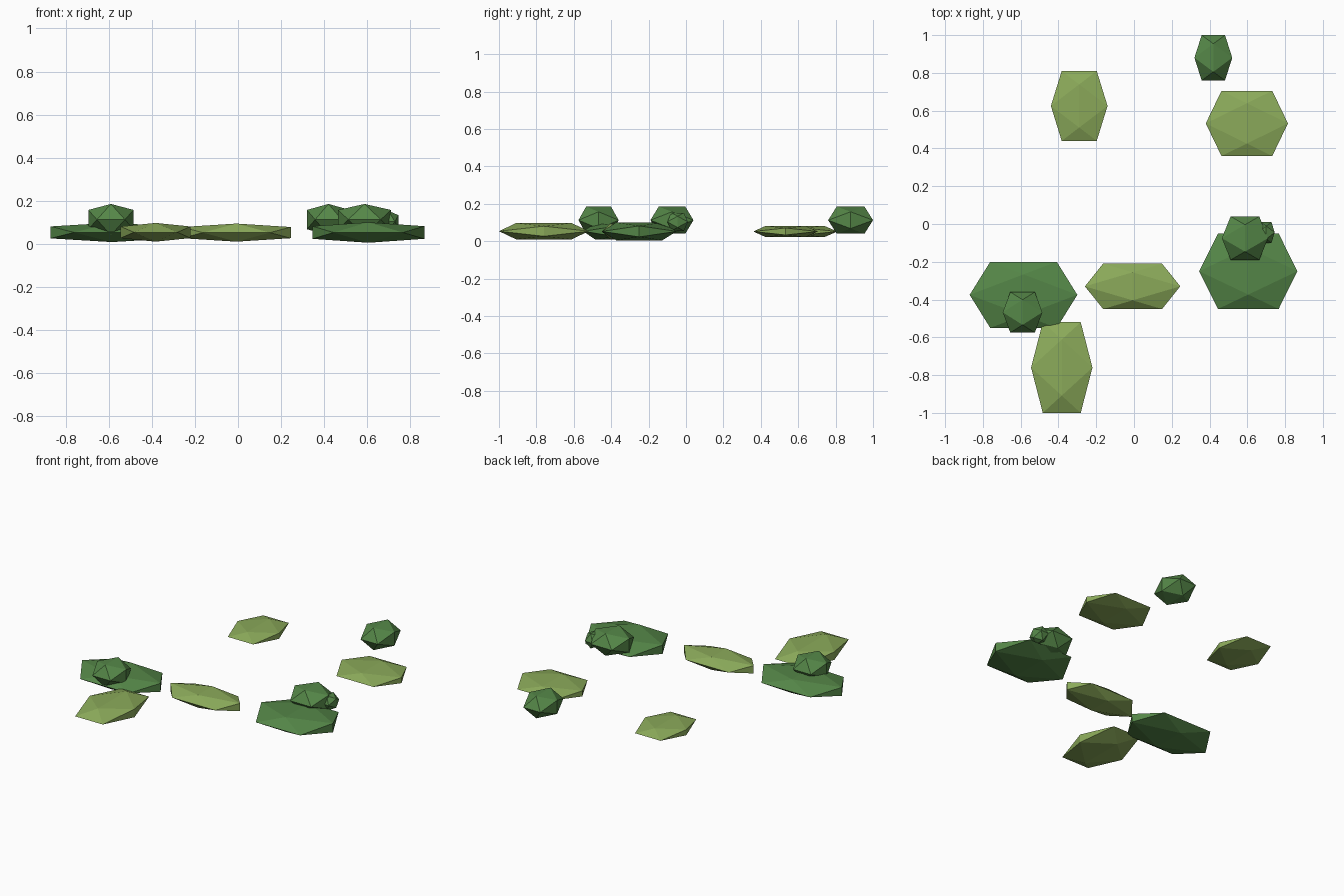
import bpy, bmesh

if "Cube" in bpy.data.objects:
    bpy.data.objects.remove(bpy.data.objects["Cube"])

PHI = (1 + 5 ** 0.5) / 2


def material(name, color):
    m = bpy.data.materials.new(name)
    m.diffuse_color = (*color, 1)
    m.use_nodes = True
    m.node_tree.nodes["Principled BSDF"].inputs["Base Color"].default_value = m.diffuse_color
    return m


dark = material("dark green", (0.090, 0.240, 0.064))
light = material("light green", (0.258, 0.402, 0.102))


def pebble(name, mat, x, y, z):
    """Twenty-sided solid, edges square to the axes, stretched to fill the x, y, z ranges."""
    bm = bmesh.new()
    for a in (-1, 1):
        for b in (-1, 1):
            s, t = a / PHI, b
            for p in ((s, t, 0), (0, s, t), (t, 0, s)):
                bm.verts.new([(lo + hi) / 2 + c * (hi - lo) / 2
                              for c, (lo, hi) in zip(p, (x, y, z))])
    bmesh.ops.convex_hull(bm, input=bm.verts[:])
    bmesh.ops.recalc_face_normals(bm, faces=bm.faces[:])
    me = bpy.data.meshes.new(name)
    bm.to_mesh(me)
    bm.free()
    me.materials.append(mat)
    bpy.context.collection.objects.link(bpy.data.objects.new(name, me))


# Broad dark pads
pebble("dark_pad_left", dark, (-0.87, -0.30), (-0.55, -0.20), (0.008, 0.098))
pebble("dark_pad_right", dark, (0.345, 0.865), (-0.45, -0.05), (0.005, 0.10))

# Flat light pads
pebble("light_pad_front", light, (-0.545, -0.22), (-1.0, -0.52), (0.01, 0.097))
pebble("light_pad_middle", light, (-0.26, 0.245), (-0.45, -0.21), (0.01, 0.094))
pebble("light_pad_back_left", light, (-0.44, -0.14), (0.44, 0.81), (0.022, 0.082))
pebble("light_pad_back_right", light, (0.38, 0.815), (0.36, 0.705), (0.022, 0.082))

# Round dark clumps
pebble("clump_back", dark, (0.32, 0.52), (0.76, 1.0), (0.04, 0.185))
pebble("clump_left", dark, (-0.695, -0.485), (-0.575, -0.36), (0.04, 0.185))
pebble("clump_right", dark, (0.465, 0.71), (-0.19, 0.04), (0.04, 0.185))
pebble("clump_small", dark, (0.655, 0.745), (-0.10, 0.01), (0.055, 0.152))
